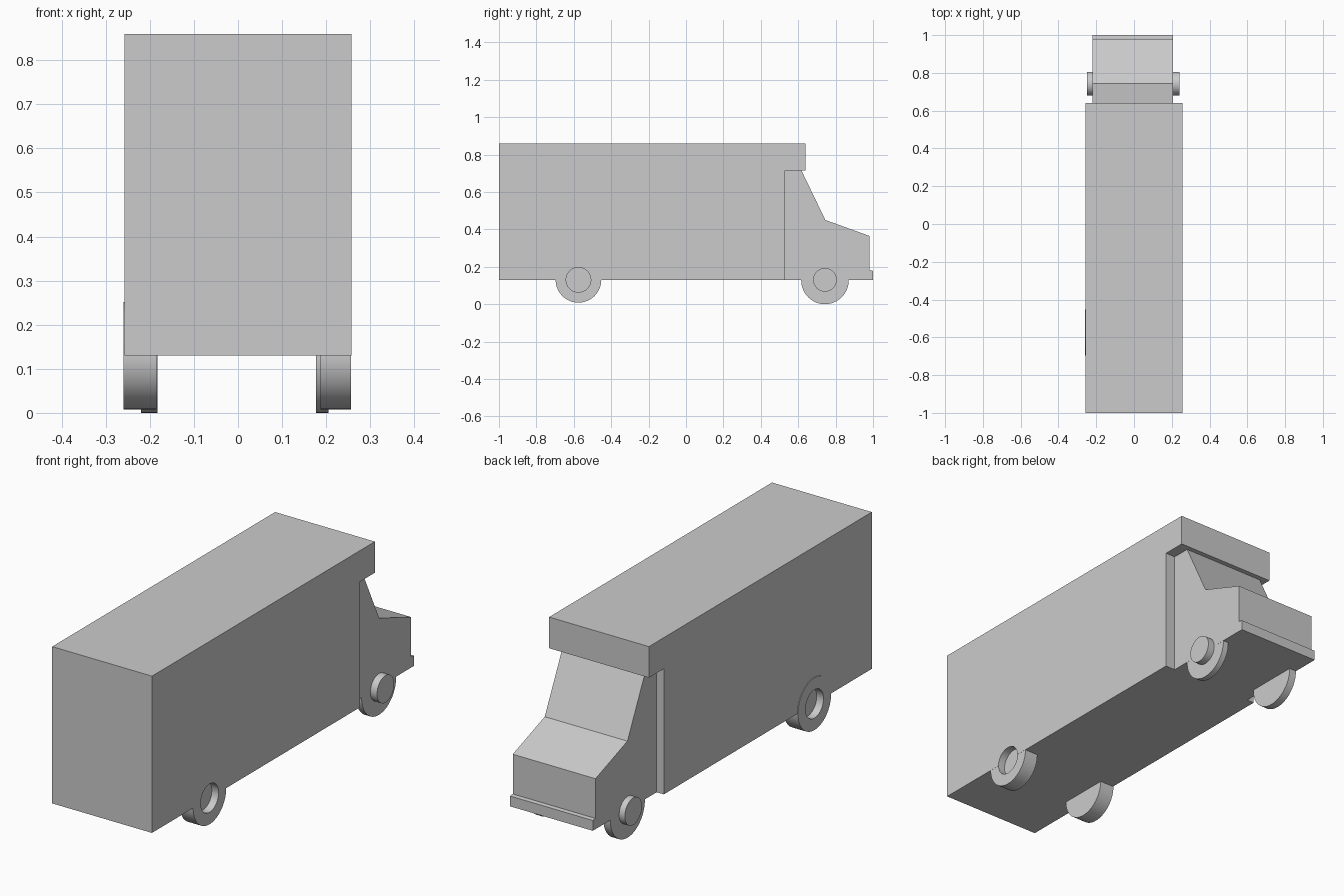
import bpy
import bmesh
import math
from mathutils import Matrix

cube = bpy.data.objects.get("Cube")
if cube:
    bpy.data.objects.remove(cube, do_unlink=True)

# One plain body colour
grey = bpy.data.materials.new("light_grey")
grey.use_nodes = True
colour = (0.6, 0.6, 0.6, 1.0)
grey.diffuse_color = colour
grey.node_tree.nodes["Principled BSDF"].inputs["Base Color"].default_value = colour


def add_object(name, bm):
    bmesh.ops.recalc_face_normals(bm, faces=bm.faces)
    mesh = bpy.data.meshes.new(name)
    bm.to_mesh(mesh)
    bm.free()
    mesh.materials.append(grey)
    obj = bpy.data.objects.new(name, mesh)
    bpy.context.collection.objects.link(obj)
    return obj


def activate(obj):
    bpy.ops.object.select_all(action="DESELECT")
    obj.select_set(True)
    bpy.context.view_layer.objects.active = obj


def side_profile(name, points, x0, x1):
    """Extrude a (y, z) outline across the vehicle."""
    bm = bmesh.new()
    face = bm.faces.new([bm.verts.new((x0, y, z)) for y, z in points])
    new = bmesh.ops.extrude_face_region(bm, geom=[face])["geom"]
    verts = [v for v in new if isinstance(v, bmesh.types.BMVert)]
    bmesh.ops.translate(bm, verts=verts, vec=(x1 - x0, 0, 0))
    return add_object(name, bm)


def disc(name, x0, x1, y, z, radius):
    """Cylinder with its axle along x."""
    bm = bmesh.new()
    place = Matrix.Translation(((x0 + x1) / 2, y, z)) @ Matrix.Rotation(math.pi / 2, 4, "Y")
    bmesh.ops.create_cone(bm, cap_ends=True, segments=64, radius1=radius,
                          radius2=radius, depth=abs(x1 - x0), matrix=place)
    return add_object(name, bm)


def cut(obj, cutter):
    mod = obj.modifiers.new("recess", "BOOLEAN")
    mod.operation = "DIFFERENCE"
    mod.solver = "EXACT"
    mod.object = cutter
    activate(obj)
    bpy.ops.object.modifier_apply(modifier=mod.name)


def smooth(obj):
    activate(obj)
    bpy.ops.object.shade_smooth_by_angle(angle=math.radians(30))


# Cargo box with its overhang above the cab
box = side_profile("cargo_box", [(-1, 0.13), (0.53, 0.13), (0.53, 0.715),
                                 (0.64, 0.715), (0.64, 0.86), (-1, 0.86)], -0.257, 0.257)

# Cab with sloping windscreen, bonnet and bumper lip
side_profile("cab", [(0.53, 0.13), (0.98, 0.13), (0.98, 0.365), (0.745, 0.45),
                     (0.617, 0.715), (0.53, 0.715)], -0.22, 0.206)
side_profile("bumper", [(0.97, 0.13), (1.0, 0.13), (1.0, 0.178), (0.985, 0.18),
                        (0.97, 0.18)], -0.22, 0.206)

# Rear wheels, with hub recesses cut through tyre and box side
for name, inner, outer in (("left", 0.187, 0.2565), ("right", -0.185, -0.2595)):
    side = math.copysign(1, outer)
    tyre = disc("rear_tyre_" + name, inner, outer, -0.575, 0.13, 0.122)
    cutter = disc("hub_cutter", outer - side * 0.035, outer + side * 0.05, -0.575, 0.13, 0.066)
    cutter.hide_render = True
    cut(tyre, cutter)
    cut(box, cutter)
    bpy.data.objects.remove(cutter, do_unlink=True)
    smooth(tyre)
smooth(box)

# Front wheels, flush with the cab, with raised hubs
for name, inner, face, hub in (("left", 0.177, 0.2055, 0.24), ("right", -0.183, -0.2195, -0.249)):
    smooth(disc("front_tyre_" + name, inner, face, 0.743, 0.127, 0.127))
    smooth(disc("front_hub_" + name, inner + (face - inner) / 2, hub, 0.743, 0.13, 0.063))
